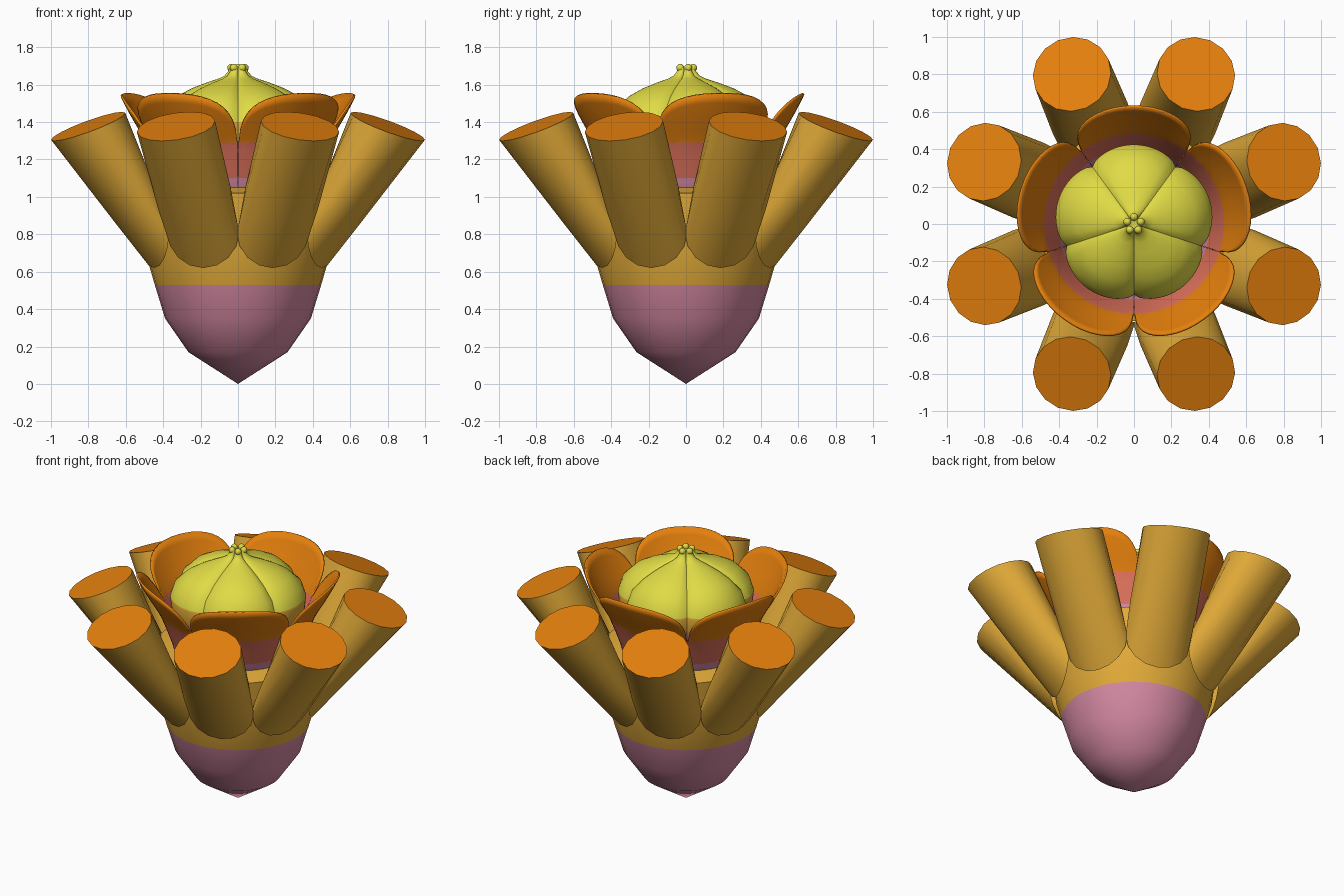
import bpy, bmesh, math
from mathutils import Vector, Matrix

if "Cube" in bpy.data.objects:
    bpy.data.objects.remove(bpy.data.objects["Cube"])


def mat(name, rgb):
    m = bpy.data.materials.new(name)
    m.diffuse_color = (*rgb, 1)
    m.use_nodes = True
    m.node_tree.nodes["Principled BSDF"].inputs["Base Color"].default_value = m.diffuse_color
    return m


PINK = mat("dusty pink", (0.66, 0.25, 0.36))
OCHRE = mat("ochre", (0.75, 0.40, 0.04))
ORANGE = mat("orange", (0.78, 0.215, 0.004))
SALMON = mat("salmon", (0.73, 0.165, 0.105))
YELLOW = mat("lime yellow", (0.75, 0.71, 0.06))


def loft(bm, rings, closed=True):
    """Bridge rows of points with quads."""
    rows = [[bm.verts.new(p) for p in r] for r in rings]
    n = len(rows[0])
    for a, b in zip(rows, rows[1:]):
        for i in range(n if closed else n - 1):
            j = (i + 1) % n
            bm.faces.new((a[i], a[j], b[j], b[i]))
    return rows


def polar(r, a, z):
    return Vector((r * math.cos(a), r * math.sin(a), z))


def interp(table, z):
    """Radius at height z from (radius, height) pairs."""
    for (r0, z0), (r1, z1) in zip(table, table[1:]):
        if z <= z1:
            return r0 + (r1 - r0) * (z - z0) / (z1 - z0)
    return table[-1][0]


def finish(bm, name, mats, cuts=(), angle=40, sheet=False):
    """Cut at the given heights, colour each band, make the object."""
    if not sheet:
        bmesh.ops.remove_doubles(bm, verts=bm.verts, dist=0.0005)
    for z in cuts:
        bmesh.ops.bisect_plane(bm, geom=bm.verts[:] + bm.edges[:] + bm.faces[:],
                               plane_co=(0, 0, z), plane_no=(0, 0, 1))
    if cuts:
        for f in bm.faces:
            f.material_index = sum(f.calc_center_median().z > z for z in cuts)
    if not sheet:
        bmesh.ops.recalc_face_normals(bm, faces=bm.faces)
    me = bpy.data.meshes.new(name)
    bm.to_mesh(me)
    bm.free()
    for m in mats:
        me.materials.append(m)
    ob = bpy.data.objects.new(name, me)
    bpy.context.collection.objects.link(ob)
    bpy.ops.object.select_all(action='DESELECT')
    ob.select_set(True)
    bpy.context.view_layer.objects.active = ob
    bpy.ops.object.shade_smooth_by_angle(angle=math.radians(angle))
    return ob


# Cup: pink below, ochre above, rising as a web between the tubes
bm = bmesh.new()
cup = [(0, 0), (0.265, 0.17), (0.39, 0.35), (0.445, 0.53), (0.48, 0.65),
       (0.50, 0.80), (0.52, 1.02), (0.40, 1.05)]
loft(bm, [[polar(r, math.tau * i / 32, z) for i in range(32)] for r, z in cup])
finish(bm, "cup", [PINK, OCHRE], cuts=[0.53], angle=45)

# Eight flaring outer tubes with flat orange ends
for k in range(8):
    a = math.radians(22.5 + 45 * k)
    radial, side, up = polar(1, a, 0), polar(1, a + math.pi / 2, 0), Vector((0, 0, 1))

    def ring(r, z, inward, tall, half):
        c = polar(r, a, z)
        v = -radial * inward + up * tall
        return [c + side * half * math.cos(t) + v * math.sin(t)
                for t in (math.tau * i / 16 for i in range(16))]

    bm = bmesh.new()
    rows = loft(bm, [ring(0.485, 0.81, 0.0, 0.19, 0.207),
                     ring(0.614, 1.00, 0.065, 0.153, 0.216),
                     ring(0.867, 1.377, 0.196, 0.078, 0.211)])
    bm.faces.new(rows[-1]).material_index = 1
    finish(bm, f"outer_tube_{k + 1}", [OCHRE, ORANGE], angle=35)

# Five rounded, flaring inner petals that close into a tube lower down
PROFILE = [(0.35, 0.85), (0.41, 1.08), (0.45, 1.19), (0.49, 1.29),
           (0.555, 1.40), (0.60, 1.48), (0.634, 1.55)]
SPLIT = 1.08
for k in range(5):
    bm = bmesh.new()
    mid = math.radians(90 + 72 * k)
    us = [0.997 * math.sin(math.pi / 2 * i / 12) for i in range(-12, 13)]
    heights = [[0.85] * 25]
    for j in range(11):
        heights.append([SPLIT + j / 10 * 0.47 * (1 - abs(u) ** 2.5) ** 0.22
                        for u in us])
    loft(bm, [[polar(interp(PROFILE, z), mid + math.radians(36) * u, z)
               for u, z in zip(us, row)] for row in heights], closed=False)
    petal = finish(bm, f"petal_{k + 1}", [PINK, SALMON, ORANGE],
                   cuts=[1.1, 1.29], angle=50, sheet=True)
    sol = petal.modifiers.new("thickness", 'SOLIDIFY')
    sol.thickness = 0.012
    sol.offset = -1

# Five-lobed ovary tapering to a neck
OVARY = [(0.0, 0.90), (0.20, 0.93), (0.32, 1.06), (0.385, 1.18), (0.415, 1.30),
         (0.425, 1.39), (0.40, 1.47), (0.33, 1.54), (0.255, 1.58), (0.17, 1.612),
         (0.11, 1.631), (0.075, 1.647), (0.055, 1.67), (0.05, 1.69), (0.0, 1.68)]
bm = bmesh.new()
rings = []
for r, z in OVARY:
    depth = 0.11 + 0.22 * max(0, min(1, (z - 1.45) / 0.2))
    row = []
    for i in range(80):
        t = math.tau * i / 80
        lobe = abs(math.sin(2.5 * t)) ** 0.6
        row.append(polar(r * (1 - depth * (1 - lobe)), t + math.radians(54), z))
    rings.append(row)
loft(bm, rings)
finish(bm, "ovary", [PINK, OCHRE, YELLOW], cuts=[1.29, 1.40], angle=45)

# Five small stigma beads on the tip
bm = bmesh.new()
for k in range(5):
    p = polar(0.038, math.radians(90 + 72 * k), 1.69)
    bmesh.ops.create_uvsphere(bm, u_segments=12, v_segments=8, radius=0.021,
                              matrix=Matrix.Translation(p))
finish(bm, "stigma_beads", [YELLOW])
